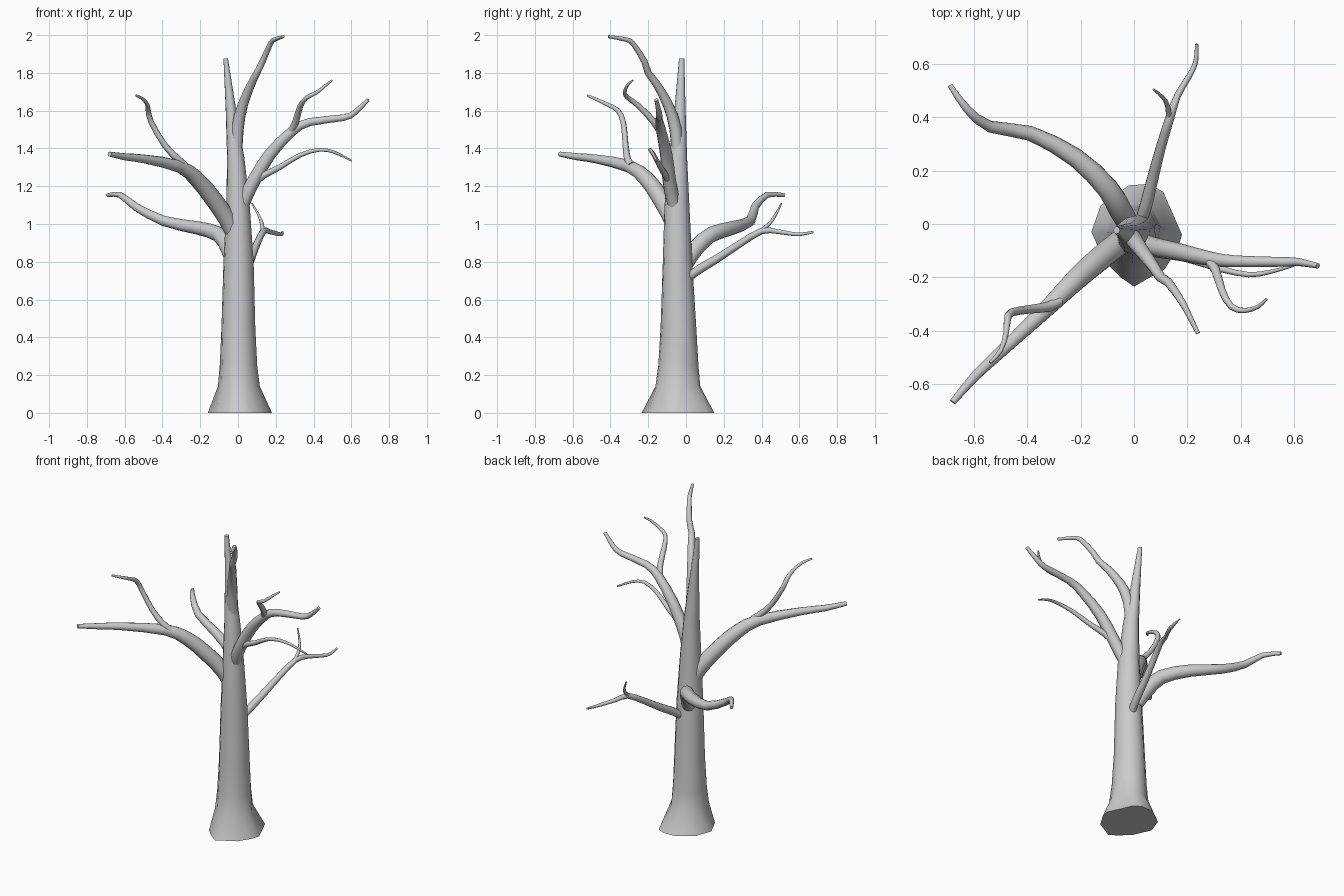
import bpy, bmesh, math
from mathutils import Vector


def finish(name, rings):
    """Skin a list of vertex rings, cap both ends, shade smooth."""
    bm = bmesh.new()
    loops = [[bm.verts.new(p) for p in ring] for ring in rings]
    n = len(loops[0])
    for a, b in zip(loops, loops[1:]):
        for i in range(n):
            j = (i + 1) % n
            bm.faces.new((a[i], a[j], b[j], b[i]))
    bm.faces.new(loops[0][::-1])
    bm.faces.new(loops[-1])
    bmesh.ops.recalc_face_normals(bm, faces=bm.faces)
    me = bpy.data.meshes.new(name)
    bm.to_mesh(me)
    bm.free()
    ob = bpy.data.objects.new(name, me)
    bpy.context.collection.objects.link(ob)
    bpy.ops.object.select_all(action='DESELECT')
    bpy.context.view_layer.objects.active = ob
    ob.select_set(True)
    bpy.ops.object.shade_smooth_by_angle(angle=math.radians(50))


def smooth_path(pts, steps=2):
    """Catmull-Rom through (x, y, z, radius) points."""
    v = [Vector(p) for p in pts]
    v = [v[0] * 2 - v[1]] + v + [v[-1] * 2 - v[-2]]
    out = []
    for a, b, c, d in zip(v, v[1:], v[2:], v[3:]):
        for k in range(steps):
            t = k / steps
            out.append(0.5 * (2 * b + (c - a) * t + (2 * a - 5 * b + 4 * c - d) * t ** 2
                              + (3 * b - a - 3 * c + d) * t ** 3))
    return out + [v[-2]]


def branch(name, pts, sides=10):
    """Tapered tube along a path, with a twist-free frame."""
    path = smooth_path(pts)
    pos = [p.to_3d() for p in path]
    side, rings = None, []
    for i, p in enumerate(pos):
        tan = (pos[min(i + 1, len(pos) - 1)] - pos[max(i - 1, 0)]).normalized()
        side = tan.orthogonal() if side is None else side - tan * side.dot(tan)
        side.normalize()
        up = tan.cross(side)
        rings.append([p + path[i].w * (side * math.cos(a) + up * math.sin(a))
                      for a in (2 * math.pi * k / sides for k in range(sides))])
    finish(name, rings)


# Trunk: irregular root flare, then round rings (z, x, y, rx, ry)
base = [(-.16, -.03), (-.125, .07), (-.02, .145), (.06, .15), (.11, .12), (.18, -.04),
        (.165, -.09), (.115, -.17), (.06, -.2), (0, -.235), (-.05, -.2), (-.11, -.14)]
angles = [math.atan2(y + .045, x - .01) for x, y in base]
levels = [(.14, .005, -.042, .112, .12), (.25, .003, -.04, .1, .107), (.45, .002, -.04, .09, .095),
          (.8, .003, -.045, .08, .078), (1.1, .0, -.048, .062, .066), (1.35, -.012, -.042, .046, .048),
          (1.6, -.037, -.032, .028, .03), (1.875, -.065, -.023, .012, .014)]
# blend the lumpy base angles into even spacing further up
even = [angles[0] - 2 * math.pi * k / 12 for k in range(12)]
trunk = [[Vector((x, y, 0)) for x, y in base]]
for i, (z, x, y, rx, ry) in enumerate(levels):
    ring = []
    for a, e in zip(angles, even):
        d = (e - a + math.pi) % (2 * math.pi) - math.pi
        t = a + d * min(1, (i + 1) / 3)
        ring.append(Vector((x + rx * math.cos(t), y + ry * math.sin(t), z)))
    trunk.append(ring)
finish("trunk", trunk)

# Main limbs, each point (x, y, z, radius)
branch("left_back_limb", [
    (-.02, .0, .79, .04), (-.05, .05, .87, .045), (-.1, .135, .945, .042), (-.22, .25, .98, .036),
    (-.39, .34, 1.015, .028), (-.54, .365, 1.09, .022), (-.625, .43, 1.155, .016), (-.69, .52, 1.152, .01)])
branch("left_front_limb", [
    (-.01, -.045, .93, .045), (-.06, -.075, 1.03, .047), (-.14, -.14, 1.145, .046),
    (-.22, -.21, 1.24, .042), (-.31, -.3, 1.305, .034), (-.5, -.48, 1.345, .023),
    (-.595, -.57, 1.355, .019), (-.68, -.668, 1.37, .013)])
branch("right_limb", [
    (.015, -.055, 1.06, .03), (.045, -.075, 1.15, .036), (.09, -.09, 1.24, .036), (.17, -.105, 1.37, .033),
    (.285, -.13, 1.49, .027), (.38, -.14, 1.54, .022), (.56, -.142, 1.563, .018),
    (.62, -.143, 1.592, .015), (.69, -.157, 1.658, .01)])
branch("top_limb", [
    (-.01, -.04, 1.3, .03), (-.003, -.055, 1.5, .033), (.025, -.095, 1.63, .028), (.07, -.155, 1.74, .022),
    (.1, -.2, 1.8, .019), (.13, -.22, 1.86, .017), (.172, -.28, 1.955, .014), (.195, -.32, 1.977, .012),
    (.24, -.41, 1.992, .008)])
branch("back_limb", [
    (.025, .01, .715, .022), (.045, .07, .76, .024), (.07, .17, .82, .022), (.1, .285, .895, .019),
    (.135, .4, .963, .017), (.165, .485, .96, .013), (.21, .56, .948, .011), (.232, .61, .946, .009),
    (.235, .675, .958, .006)])

# Thin side twigs
branch("left_front_twig", [
    (-.28, -.29, 1.31, .02), (-.32, -.31, 1.345, .019), (-.39, -.32, 1.42, .016), (-.46, -.332, 1.54, .015),
    (-.475, -.36, 1.6, .014), (-.48, -.41, 1.63, .011), (-.5, -.475, 1.66, .009), (-.54, -.52, 1.68, .006)], 8)
branch("right_upper_twig", [
    (.27, -.125, 1.47, .018), (.305, -.17, 1.54, .018), (.33, -.25, 1.625, .015), (.365, -.31, 1.67, .012),
    (.415, -.325, 1.695, .01), (.465, -.31, 1.735, .008), (.497, -.282, 1.76, .005)], 8)
branch("right_lower_twig", [
    (.09, -.09, 1.22, .018), (.14, -.11, 1.26, .018), (.22, -.135, 1.3, .015), (.33, -.17, 1.365, .012),
    (.43, -.19, 1.393, .01), (.51, -.18, 1.38, .008), (.6, -.155, 1.335, .005)], 8)
branch("back_twig", [
    (.132, .38, .95, .011), (.127, .44, 1.0, .01), (.108, .475, 1.05, .007), (.073, .505, 1.11, .004)], 8)
